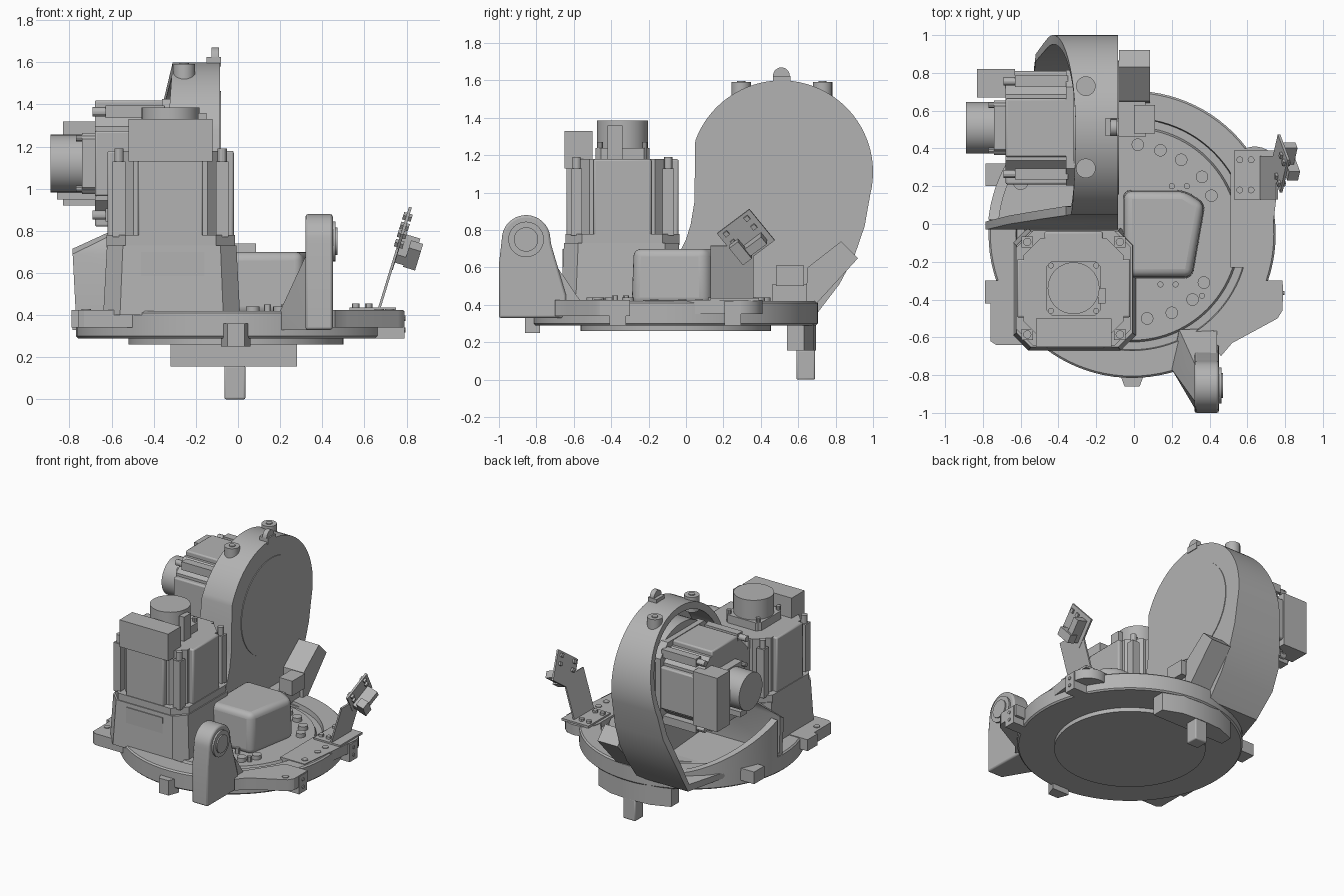
import bpy, bmesh, math
from mathutils import Matrix, Vector

if "Cube" in bpy.data.objects:
    bpy.data.objects.remove(bpy.data.objects["Cube"])

grey = bpy.data.materials.new("cast_grey")
grey.diffuse_color = (0.45, 0.45, 0.45, 1)
grey.use_nodes = True
grey.node_tree.nodes["Principled BSDF"].inputs["Base Color"].default_value = grey.diffuse_color
CX, CY = -0.01, -0.055          # centre of the round base


def finish(name, bm, mat=None, bevel=0, seg=2):
    bmesh.ops.recalc_face_normals(bm, faces=bm.faces)
    me = bpy.data.meshes.new(name)
    bm.to_mesh(me)
    bm.free()
    if mat:
        me.transform(mat)
    me.materials.append(grey)
    ob = bpy.data.objects.new(name, me)
    bpy.context.collection.objects.link(ob)
    if bevel:
        m = ob.modifiers.new("bevel", 'BEVEL')
        m.width, m.segments = bevel, seg
    return ob


def prism(name, pts, a, b, axis='z', scale=1.0, mat=None, bevel=0, seg=2):
    """Extrude a 2D outline from a to b; scale shrinks the far end."""
    bm = bmesh.new()
    n = len(pts)
    c = [sum(p[i] for p in pts) / n for i in (0, 1)]
    far = [[c[i] + (p[i] - c[i]) * scale for i in (0, 1)] for p in pts]
    put = (lambda p, t: (t, p[0], p[1])) if axis == 'x' else (lambda p, t: (p[0], p[1], t))
    lo = [bm.verts.new(put(p, a)) for p in pts]
    hi = [bm.verts.new(put(p, b)) for p in far]
    bm.faces.new(lo)
    bm.faces.new(hi)
    for i in range(n):
        j = (i + 1) % n
        bm.faces.new((lo[i], lo[j], hi[j], hi[i]))
    return finish(name, bm, mat, bevel, seg)


def arc(x, y, r, a0=0, a1=360, n=32):
    full = a1 - a0 == 360
    return [(x + r * math.cos(t), y + r * math.sin(t)) for t in
            (math.radians(a0 + (a1 - a0) * i / (n if full else n - 1)) for i in range(n))]


def box(name, x0, x1, y0, y1, z0, z1, mat=None, bevel=0):
    return prism(name, [(x0, y0), (x1, y0), (x1, y1), (x0, y1)], z0, z1, mat=mat, bevel=bevel)


def disc(name, x, y, r, z0, z1, mat=None, n=20):
    return prism(name, arc(x, y, r, n=n), z0, z1, mat=mat)


def hull(name, pts):
    bm = bmesh.new()
    for p in pts:
        bm.verts.new(p)
    bmesh.ops.convex_hull(bm, input=bm.verts)
    return finish(name, bm)


def octagon(h, c):
    k = h - c
    return [(h, -k), (h, k), (k, h), (-k, h), (-h, k), (-h, -k), (-k, -h), (k, -h)]


# Round base turned from a section, with a ring groove in its top
bm = bmesh.new()
section = [(0, .26), (.51, .26), (.51, .29), (.75, .29), (.76, .30), (.76, .41), (.75, .42),
           (.615, .42), (.61, .385), (.57, .385), (.56, .41), (0, .41)]
vs = [bm.verts.new((r, 0, z)) for r, z in section]
es = [bm.edges.new(p) for p in zip(vs, vs[1:])]
bmesh.ops.spin(bm, geom=vs + es, cent=(0, 0, 0), axis=(0, 0, 1), angle=2 * math.pi, steps=96)
bmesh.ops.remove_doubles(bm, verts=bm.verts, dist=1e-4)
finish("round_base", bm, Matrix.Translation((CX, CY, 0)))

# Mounting ears, pads and tabs around the rim
prism("left_ear", [(-.79, -.30), (-.79, -.42), (-.76, -.42), (-.76, -.62), (-.73, -.64),
                   (-.50, -.64), (-.50, -.30)], .34, .425)
prism("right_ear", [(.60, -.30), (.785, -.30), (.785, -.46), (.76, -.50), (.52, -.63),
                    (.46, -.70), (.40, -.60)], .34, .425)
box("left_rear_pad", -.785, -.60, .20, .32, .33, .42)
prism("right_pad", arc(.64, .28, .13, 0, 180, 16) + [(.51, -.23), (.71, -.23)], .35, .425)
for y in (-.365, .25):
    box("side_block", .62, .79 if y < 0 else .775, y - .045, y + .045, .29, .42)
    for z in (.33, .385):
        disc("side_bolt", 0, 0, .012, 0, .006, Matrix.Translation(
            (.79 if y < 0 else .775, y, z)) @ Matrix.Rotation(math.pi / 2, 4, 'Y'), 10)
prism("front_tab", [(-.08, -.78), (-.05, -.86), (.03, -.86), (.06, -.78)], .25, .36)
for x, y in ((-.72, -.51), (.72, -.47), (.67, .07), (.67, -.02), (.67, -.17)):
    disc("ear_screw", x, y, .022, .42, .43)

# Rear stop beneath the base
prism("rear_stop_block", [(-.32, .54), (.28, .54), (.28, .63), (.14, .685), (-.02, .695),
                          (-.18, .685), (-.32, .63)], .155, .40)
box("rear_stop_pin", -.065, .035, .59, .69, 0, .16, bevel=.008)

# Bolt heads on the inner circle
for x, y in ((.02, .42), (.14, .39), (.25, .34), (.36, .25), (.41, .15),
             (.37, -.31), (.31, -.40), (.20, -.47), (.07, -.50)):
    disc("ring_bolt", x, y, .033, .40, .44, n=16)
for x, y in ((.14, -.32), (.22, -.32), (.20, .20), (.28, .20), (.36, -.38)):
    disc("small_bolt", x, y, .016, .40, .45, n=12)

# Rounded cover in the middle
prism("centre_cover", [(-.06, .18), (.27, .18), (.38, .11), (.31, -.29), (-.06, -.29)],
      .40, .70, scale=.96, bevel=.04, seg=4)

# Front lug with its pivot boss
prism("front_lug", [(-1, .33), (-.64, .33), (-.64, .45), (-.72, .72)] +
      arc(-.855, .75, .13, 0, 180, 20) + [(-1, .62)], .32, .45, 'x', bevel=.012)
hull("lug_web", [(.20, -.77, .33), (.33, -.99, .33), (.44, -.62, .33), (.22, -.62, .33),
                 (.20, -.77, .42), (.33, -.95, .70), (.33, -.76, .70), (.24, -.82, .46),
                 (.44, -.55, .40), (.24, -.56, .40), (.44, -.70, .62)])
prism("lug_boss", arc(-.855, .75, .095), .44, .463, 'x')
prism("lug_pin", arc(-.855, .75, .065), .45, .472, 'x')


# Drive motor, built upright and placed by a matrix
def motor(name, mat, length, tip):
    prism(name + "_flange", octagon(.305, .09), 0, .06, mat=mat)
    prism(name + "_core", octagon(.265, .09), .05, length, mat=mat)
    for i in range(4):
        m = mat @ Matrix.Rotation(i * math.pi / 2, 4, 'Z')
        box(name + "_rib", .20, .30, -.155, .155, .05, length, m, .01)
        box(name + "_corner_rib", .215, .275, .215, .275, .05, length - .05, m)
        disc(name + "_tie_bolt", .245, .245, .022, .05, length + .01, m, 12)
        disc(name + "_cap_bolt", .12, .12, .016, length, length + .09, m, 10)
    prism(name + "_cap_plate", octagon(.145, .03), length, length + .06, mat=mat)
    disc(name + "_end_cap", 0, 0, .137, length, tip, mat, 40)
    box(name + "_connector", -.20, .20, -.31, -.16, length - .05, length + .15, mat)
    box(name + "_plug", .13, .17, -.08, 0, length, length + .18, mat)


motor("upright_motor", Matrix.Translation((-.32, -.34, .72)), .46, .665)
side = Matrix(((0, 0, -1, -.30), (0, -1, 0, .51), (-1, 0, 0, 1.12), (0, 0, 0, 1)))
motor("side_motor", side, .38, .59)

# Tapered pedestal under the upright motor
prism("motor_pedestal", [(x - .315, y - .345) for x, y in octagon(.325, .08)], .40, .73, scale=.945)
box("pedestal_front_rib", -.46, -.16, -.66, -.60, .42, .70)

# Open drum housing: outline in y-z, with its open edge flaring towards the base
outline = [(-.03, .40), (-.03, .69), (.0, .75), (.025, .83), (.045, .95)]
edge = [-.77, -.785, -.66, -.50, -.36]
for y, z in arc(.51, 1.11, .49, 160, -14, 44):
    outline.append((y, z))
    edge.append(-.31 - .24 * max(0, 1.6 - z) * (1 if y > .5 else .3))
outline += [(.955, .82), (.90, .66), (.82, .51), (.69, .34)]
edge += [-.48, -.52, -.53, -.50]
bm = bmesh.new()
rings = []
for y, z in outline:
    x = edge[len(rings)]
    v = Vector((y - .50, z - 1.0))
    inner = Vector((.50, 1.0)) + v * (1 - .05 / v.length)
    rings.append([bm.verts.new(c) for c in
                  ((-.09, y, z), (x, y, z), (x, *inner), (-.12, *inner))])
for p, q in zip(rings, rings[1:] + rings[:1]):
    for i in range(4):
        j = (i + 1) % 4
        bm.faces.new((p[i], p[j], q[j], q[i]))
finish("drum_housing", bm)
prism("drum_plate", outline, -.13, -.085, 'x')
prism("drum_face_disc", arc(.51, 1.11, .355, n=48), -.09, -.08, 'x')
prism("drum_gear_seat", arc(.51, 1.12, .36, n=48), -.32, -.12, 'x')

# Low curved wall joining the drum to the base rim
bm = bmesh.new()
rows = []
for i in range(17):
    t = i / 16
    a = math.radians(174 - 54 * t)
    h = .42 + .27 * (1 - t) ** 1.3
    rows.append([bm.verts.new((CX + r * math.cos(a), CY + r * math.sin(a), z))
                 for r, z in ((.765, .40), (.765, h), (.71, h), (.71, .40))])
for p, q in zip(rows, rows[1:]):
    for i in range(4):
        j = (i + 1) % 4
        bm.faces.new((p[i], p[j], q[j], q[i]))
bm.faces.new(rows[0])
bm.faces.new(rows[-1])
finish("bowl_wall", bm)
disc("bowl_bolt", -.60, .22, .04, .40, .47)

# Fittings on top of the drum
for y in (.295, .73):
    disc("lifting_boss", -.255, y, .052, 1.48, 1.592)
    disc("lifting_screw", -.255, y, .022, 1.59, 1.598, n=12)
box("top_sensor", -.15, -.08, .465, .56, 1.58, 1.625)
prism("top_sensor_cap", arc(.51, 1.625, .045, 0, 180, 10), -.125, -.09, 'x')

# Bumper bracket behind the drum face
prism("rear_bracket", [(.64, .41), (.70, .41), (.92, .65), (.83, .74), (.65, .60)], -.08, .085, 'x')
box("rear_switch", 0, .11, .48, .63, .50, .61)
box("rear_switch_foot", -.08, .06, .46, .66, .41, .51)

# Leaning sensor arm on the right
box("arm_foot", .53, .75, .13, .39, .42, .437)
for x in (.56, .62):
    for y in (.18, .34):
        disc("foot_screw", x, y, .018, .43, .455, n=12)
lean = Matrix.Translation((.67, .26, .43)) @ Matrix.Rotation(math.radians(17), 4, 'Y')
box("arm_plate", -.006, .006, -.13, .10, 0, .30, lean)
head = lean @ Matrix.Translation((0, .06, .35)) @ Matrix.Rotation(math.radians(38), 4, 'X')
box("arm_head_plate", -.006, .008, -.11, .11, -.11, .11, head)
box("sensor_body", .008, .09, -.09, .08, -.08, -.03, head)
box("sensor_jaw", .05, .11, -.09, -.03, -.09, .03, head)
for y in (-.07, .07):
    for z in (.02, .08):
        box("sensor_screw", -.02, .022, y - .013, y + .013, z - .013, z + .013, head)

for ob in bpy.context.collection.objects:
    ob.select_set(True)
    bpy.context.view_layer.objects.active = ob
bpy.ops.object.shade_smooth_by_angle(angle=math.radians(30))
